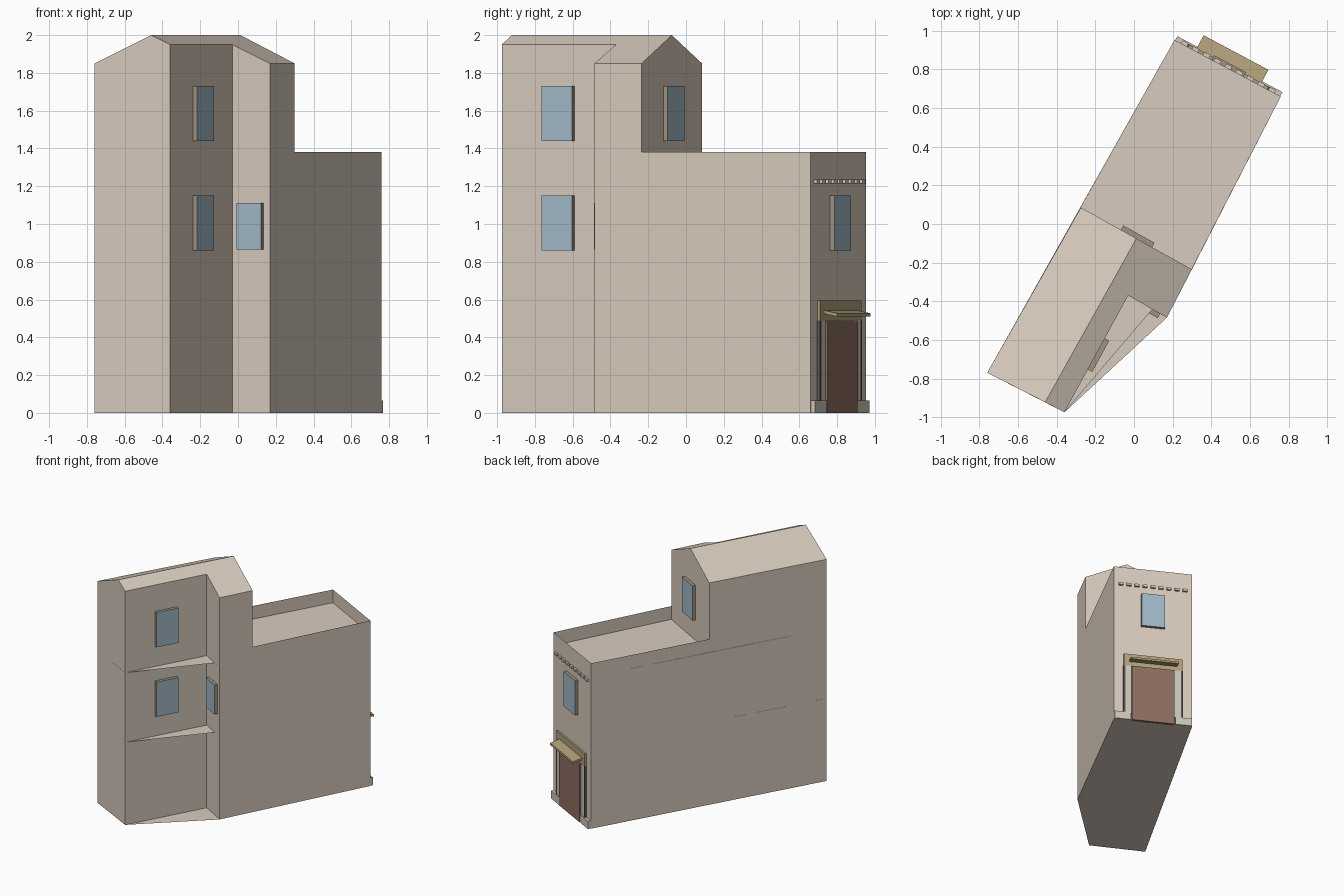
import bpy
from mathutils import Vector

if "Cube" in bpy.data.objects:
    bpy.data.objects.remove(bpy.data.objects["Cube"])

# Footprint corners, counter-clockwise from the front left
A, B, C, D = (-0.76, -0.77), (-0.36, -0.975), (-0.03, -0.37), (0.17, -0.485)
E, F, G, H = (0.30, -0.235), (0.76, 0.66), (0.21, 0.953), (-0.275, 0.085)
R1, R2 = (-0.46, -0.923), (0.0125, -0.075)      # ridge ends
S = (0.095, -0.442)                             # where floor slabs meet the recess
EAVE, MID, RIDGE, PARAPET = 1.85, 1.95, 2.0, 1.38
FLOORS = (0.69, 1.27)


def material(name, rgb):
    m = bpy.data.materials.new(name)
    m.diffuse_color = (*rgb, 1)
    m.use_nodes = True
    m.node_tree.nodes["Principled BSDF"].inputs["Base Color"].default_value = m.diffuse_color
    return m


PLASTER = material("plaster", (0.69, 0.60, 0.51))
STONE = material("stone", (0.62, 0.58, 0.50))
GLASS = material("glass", (0.36, 0.49, 0.58))
FRAME = material("frame", (0.36, 0.29, 0.22))
WOOD = material("door_wood", (0.27, 0.16, 0.12))
TAN = material("canopy_tan", (0.45, 0.36, 0.20))
DARK = material("dark_trim", (0.10, 0.09, 0.08))


def mesh(name, polys, *mats):
    """Build one object from polygons given as lists of points."""
    verts, faces = [], []
    for poly in polys:
        ids = []
        for p in poly:
            p = tuple(p)
            if p not in verts:
                verts.append(p)
            ids.append(verts.index(p))
        faces.append(ids)
    me = bpy.data.meshes.new(name)
    me.from_pydata(verts, [], faces)
    for m in mats:
        me.materials.append(m)
    ob = bpy.data.objects.new(name, me)
    bpy.context.collection.objects.link(ob)
    return ob


def wall(p, q, z0, zp, zq):
    return [(*p, z0), (*q, z0), (*q, zq), (*p, zp)]


def wall_box(name, p, q, offset, width, depth, z0, z1, *mats, drop=0):
    """Box on the outside of wall p-q, offset along it from the middle."""
    p, q = Vector(p), Vector(q)
    d = (q - p).normalized()
    n = Vector((d.y, -d.x))
    mid = (p + q) / 2 + d * offset

    def pt(s, out, z):
        xy = mid + d * s * width / 2 + n * (depth if out else -0.003)
        return (xy.x, xy.y, z - (drop if out else 0))
    a, b, c, e = pt(-1, 1, z0), pt(1, 1, z0), pt(1, 1, z1), pt(-1, 1, z1)
    f, g, h, i = pt(-1, 0, z0), pt(1, 0, z0), pt(1, 0, z1), pt(-1, 0, z1)
    ob = mesh(name, [(a, b, c, e), (g, f, i, h), (f, a, e, i),
                     (b, g, h, c), (e, c, h, i), (f, g, b, a)], *mats)
    if len(mats) > 1:
        ob.data.polygons[0].material_index = 1   # outer face
    return ob


# Tower and rear block walls
mesh("house_walls", [
    [(*A, 0), (*B, 0), (*B, MID), (*R1, RIDGE), (*A, EAVE)],
    wall(B, C, 0, MID, MID),
    wall(C, D, 0, MID, EAVE),
    [(*D, 0), (*F, 0), (*F, PARAPET), (*E, PARAPET), (*E, EAVE), (*D, EAVE)],
    wall(F, G, 0, PARAPET, PARAPET),
    [(*G, 0), (*A, 0), (*A, EAVE), (*H, EAVE), (*H, PARAPET), (*G, PARAPET)],
    [(*E, FLOORS[1]), (*H, FLOORS[1]), (*H, EAVE), (*R2, RIDGE), (*E, EAVE)],
], PLASTER)

# Gabled tower roof
mesh("tower_roof", [
    [(*A, EAVE), (*R1, RIDGE), (*R2, RIDGE), (*H, EAVE)],
    [(*R1, RIDGE), (*B, MID), (*C, MID), (*R2, RIDGE)],
    [(*C, MID), (*D, EAVE), (*E, EAVE), (*R2, RIDGE)],
], PLASTER)

# Base and floor slabs; the slabs show as ledges in the recess and as the terrace
mesh("base", [[(*p, 0) for p in (G, F, D, B, A)]], PLASTER)
for k, z in enumerate(FLOORS):
    mesh(f"floor_slab_{k + 1}", [[(*p, z) for p in (A, B, S, D, F, G)]], PLASTER)

# Windows
for name, p, q, w, z0, z1 in (
        ("side_window_lower", B, C, 0.185, 0.86, 1.15),
        ("side_window_upper", B, C, 0.185, 1.44, 1.73),
        ("recess_window", C, D, 0.15, 0.865, 1.11),
        ("tower_rear_window", E, H, 0.185, 1.44, 1.73),
        ("facade_window", F, G, 0.185, 0.86, 1.15)):
    wall_box(name, p, q, 0, w, 0.026, z0, z1, FRAME, GLASS)

# Row of dentils under the parapet
for i in range(9):
    wall_box(f"dentil_{i + 1}", F, G, (i - 4) * 0.064, 0.036, 0.018, 1.215, 1.235, PLASTER)

# Door with header, canopy, pilasters and plinths
wall_box("door", F, G, 0, 0.34, 0.026, 0, 0.485, WOOD)
wall_box("door_header", F, G, 0, 0.465, 0.015, 0.49, 0.595, TAN)
wall_box("door_canopy", F, G, 0, 0.38, 0.092, 0.53, 0.547, TAN, drop=0.02)
for side, s in (("left", -1), ("right", 1)):
    wall_box(f"pilaster_{side}", F, G, s * 0.197, 0.05, 0.016, 0.065, 0.49, STONE)
    wall_box(f"pilaster_trim_{side}", F, G, s * 0.23, 0.016, 0.016, 0.065, 0.49, DARK)
    wall_box(f"plinth_{side}", F, G, s * 0.243, 0.13, 0.024, 0, 0.065, STONE)
